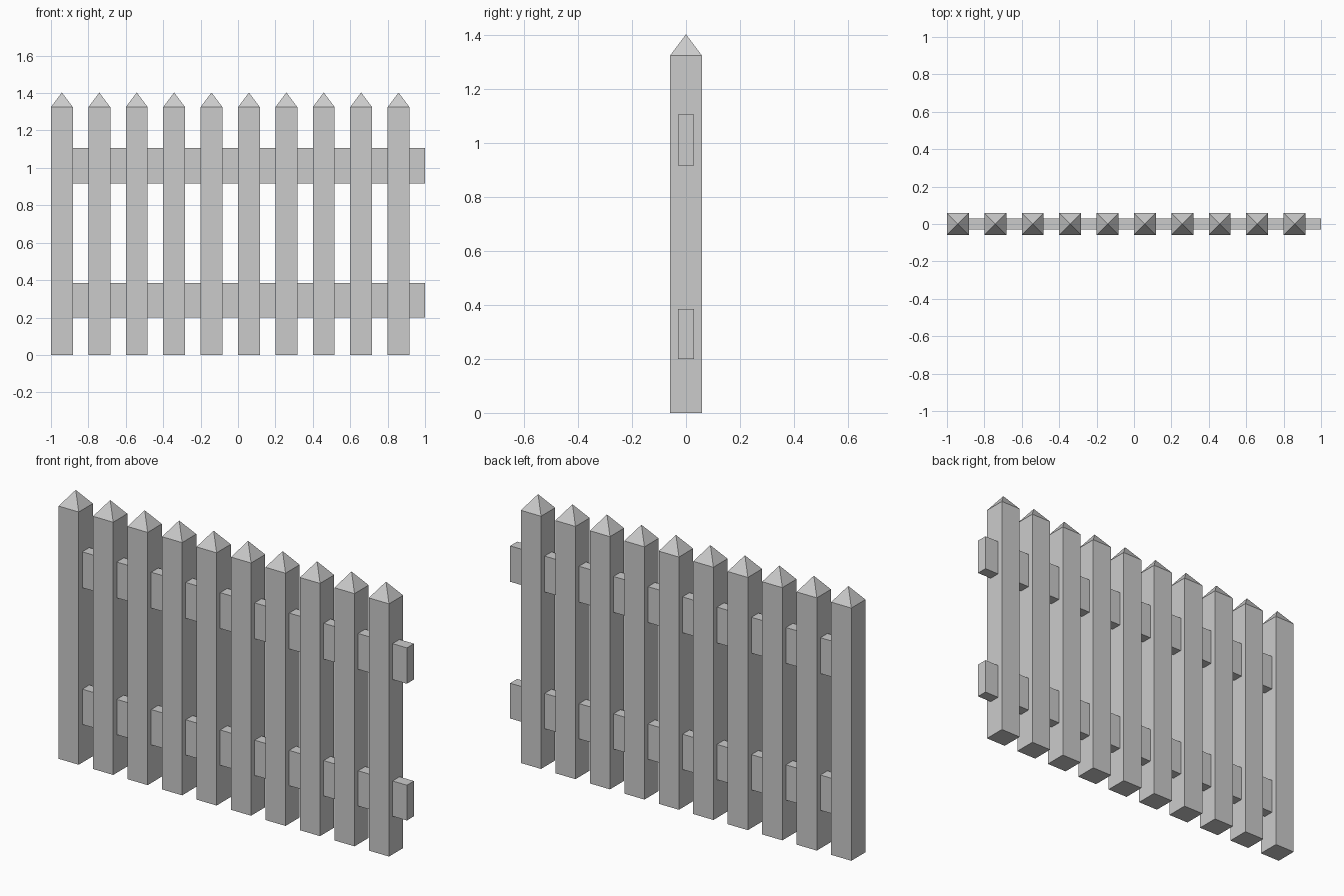
import bpy, bmesh

if "Cube" in bpy.data.objects:
    bpy.data.objects.remove(bpy.data.objects["Cube"])

COUNT, PITCH = 10, 0.2
W = 0.117            # square picket width
SHOULDER, TIP = 1.325, 1.403


def make_object(name, bm):
    bmesh.ops.recalc_face_normals(bm, faces=bm.faces)
    mesh = bpy.data.meshes.new(name)
    bm.to_mesh(mesh)
    bm.free()
    obj = bpy.data.objects.new(name, mesh)
    bpy.context.collection.objects.link(obj)
    return obj


def box(bm, x0, x1, y0, y1, z0, z1):
    verts = bmesh.ops.create_cube(bm, size=1)["verts"]
    for v in verts:
        v.co.x = x1 if v.co.x > 0 else x0
        v.co.y = y1 if v.co.y > 0 else y0
        v.co.z = z1 if v.co.z > 0 else z0


# Pickets: square post with a pyramid tip, repeated along x
bm = bmesh.new()
box(bm, -1, -1 + W, -W / 2, W / 2, 0, SHOULDER)
bm.normal_update()
top = next(f for f in bm.faces if f.normal.z > 0.9)
tip = bmesh.ops.poke(bm, faces=[top])["verts"][0]
tip.co.z = TIP
pickets = make_object("pickets", bm)
array = pickets.modifiers.new("row", "ARRAY")
array.count = COUNT
array.use_relative_offset = False
array.use_constant_offset = True
array.constant_offset_displace = (PITCH, 0, 0)

# Rails: start inside the first picket and stick out past the last one
for name, z0, z1 in (("lower_rail", 0.2, 0.385), ("upper_rail", 0.917, 1.105)):
    bm = bmesh.new()
    box(bm, -1 + W / 2, 1, -0.029, 0.029, z0, z1)
    make_object(name, bm)
